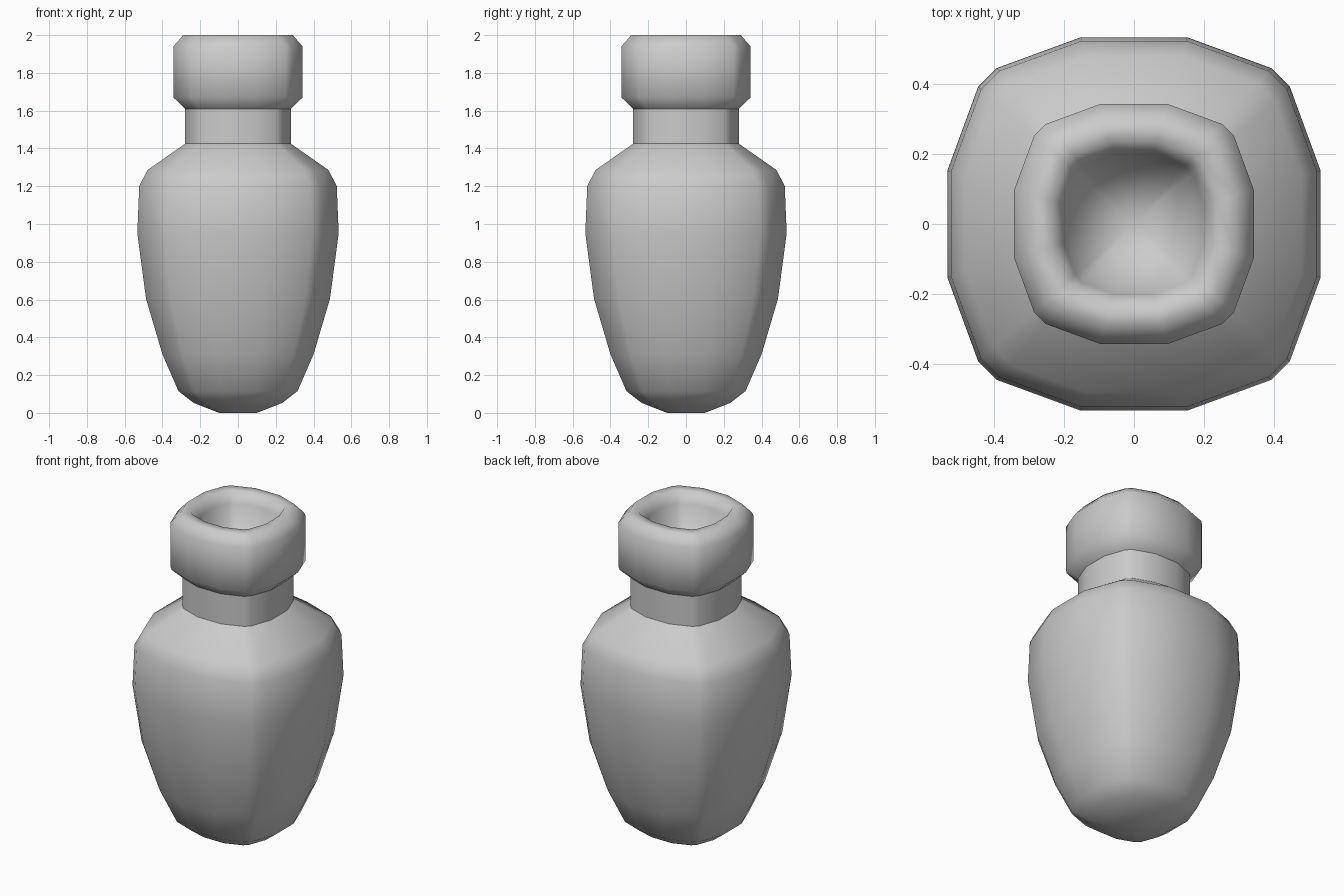
import bpy, bmesh

default = bpy.data.objects.get("Cube")
if default:
    bpy.data.objects.remove(default, do_unlink=True)

clay = bpy.data.materials.new("grey_clay")
clay.use_nodes = True
GREY = (0.6, 0.6, 0.6, 1.0)
clay.diffuse_color = GREY
clay.node_tree.nodes["Principled BSDF"].inputs["Base Color"].default_value = GREY

# Rounded-square section of unit half width: one quarter, turned four times
QUARTER = [(1.0, -0.285), (1.0, 0.285), (0.835, 0.735), (0.735, 0.835)]
SECTION = []
for turn in range(4):
    for x, y in QUARTER:
        for _ in range(turn):
            x, y = -y, x
        SECTION.append((x, y))


def loft(name, profile, cap_start=False):
    """Stack scaled sections along a (half width, height) profile."""
    bm = bmesh.new()
    rings = []
    for r, z in profile:
        if r == 0:
            rings.append([bm.verts.new((0, 0, z))])
        else:
            rings.append([bm.verts.new((x * r, y * r, z)) for x, y in SECTION])
    n = len(SECTION)
    for low, high in zip(rings, rings[1:]):
        for i in range(n):
            j = (i + 1) % n
            if len(high) == 1:
                bm.faces.new((low[i], low[j], high[0]))
            else:
                bm.faces.new((low[i], low[j], high[j], high[i]))
    if cap_start:
        bm.faces.new(rings[0][::-1])
    for f in bm.faces:
        f.smooth = True
    mesh = bpy.data.meshes.new(name)
    bm.to_mesh(mesh)
    bm.free()
    mesh.materials.append(clay)
    obj = bpy.data.objects.new(name, mesh)
    bpy.context.collection.objects.link(obj)
    return obj


# Tapered belly with sloping shoulder
loft("vase_body", [(0.1, 0), (0.235, 0.053), (0.315, 0.115), (0.4, 0.31),
                   (0.487, 0.605), (0.533, 0.95), (0.523, 1.2),
                   (0.48, 1.285), (0.28, 1.425)], cap_start=True)

# Straight neck, separate so its joints stay crisp
loft("vase_neck", [(0.28, 1.425), (0.28, 1.61)])

# Thick rounded collar turning over into a sunken mouth
loft("vase_rim", [(0.28, 1.61), (0.342, 1.67), (0.342, 1.94), (0.29, 2.0),
                  (0.235, 2.0), (0.2, 1.94), (0.175, 1.84), (0, 1.7)])
